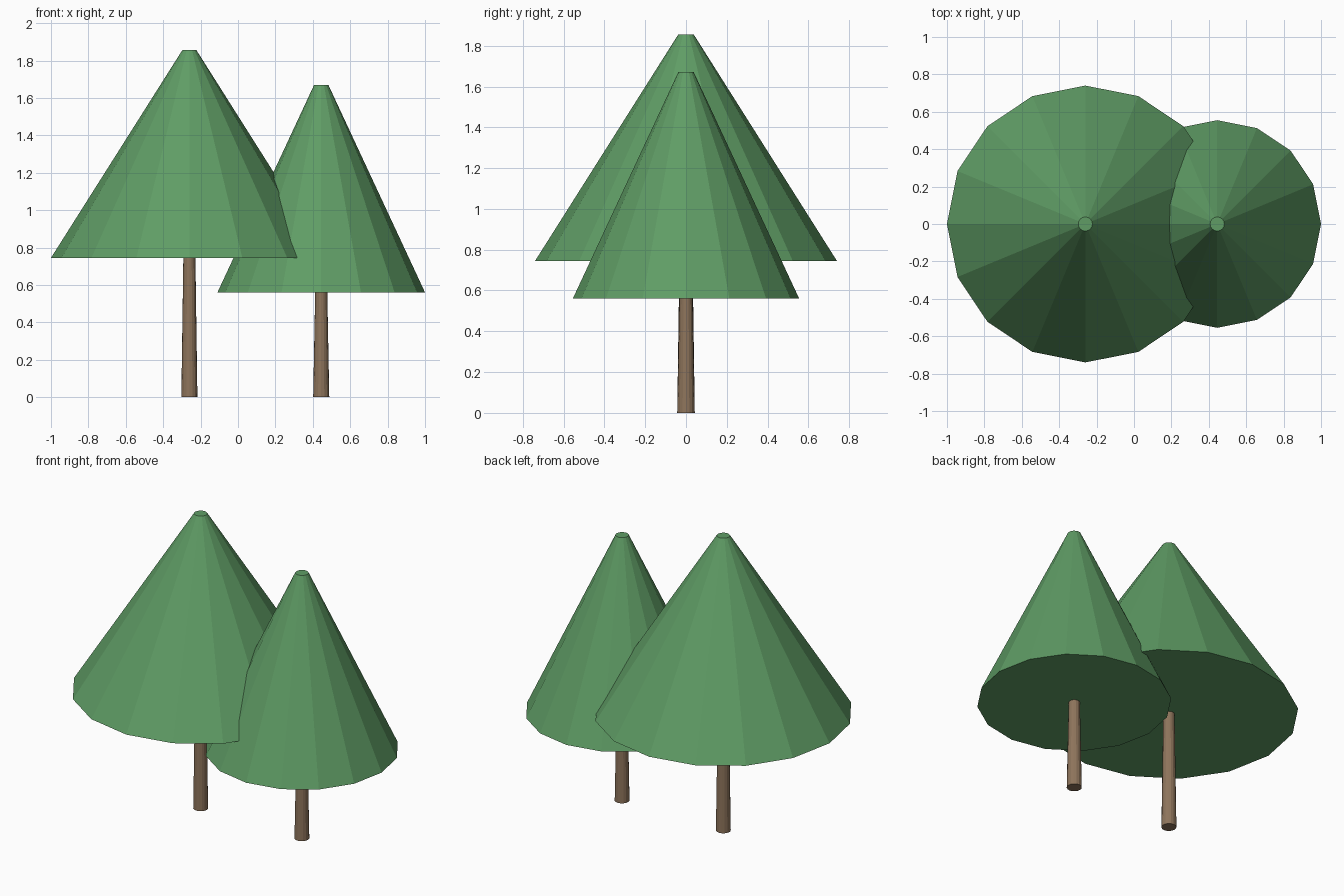
import bpy

cube = bpy.data.objects.get("Cube")
if cube:
    bpy.data.objects.remove(cube, do_unlink=True)


def make_material(name, color):
    mat = bpy.data.materials.new(name)
    mat.use_nodes = True
    mat.diffuse_color = color
    mat.node_tree.nodes["Principled BSDF"].inputs["Base Color"].default_value = color
    return mat


leaf_green = make_material("leaf green", (0.115, 0.335, 0.13, 1))
bark_brown = make_material("bark brown", (0.27, 0.175, 0.105, 1))


def frustum(name, x, z_low, z_high, r_low, r_high, mat):
    """Flat-shaded tapered sixteen-sided solid with a corner on the x axis."""
    bpy.ops.mesh.primitive_cone_add(
        vertices=16, radius1=r_low, radius2=r_high, depth=z_high - z_low,
        location=(x, 0, (z_low + z_high) / 2))
    obj = bpy.context.object
    obj.name = name
    obj.data.materials.append(mat)
    return obj


def tree(side, x, base, radius):
    # Trunk tapers upward and ends just inside the crown
    frustum(side + "_trunk", x, 0, base + 0.02, 0.043, 0.032, bark_brown)
    # Crown is a closed cone with a blunt tip
    frustum(side + "_crown", x, base, base + 1.11, radius, 0.038, leaf_green)


tree("right", -0.26, 0.745, 0.74)
tree("left", 0.445, 0.56, 0.555)
